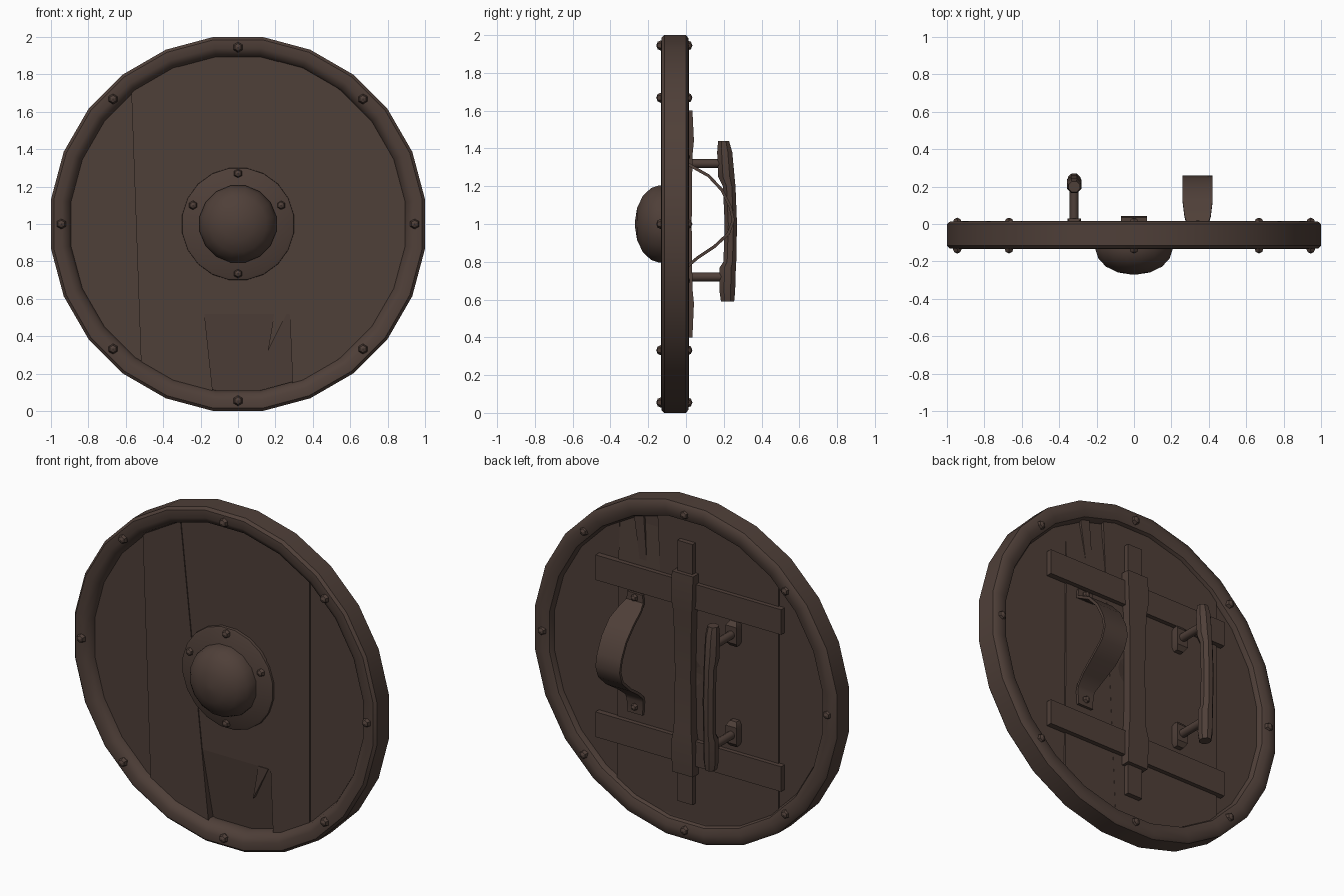
import bpy, bmesh, math
from mathutils import Matrix, Vector

if "Cube" in bpy.data.objects:
    bpy.data.objects.remove(bpy.data.objects["Cube"])

brown = bpy.data.materials.new("dark_brown_wood")
brown.diffuse_color = (0.078, 0.050, 0.040, 1)
brown.use_nodes = True
brown.node_tree.nodes["Principled BSDF"].inputs["Base Color"].default_value = brown.diffuse_color


def finish(name, bm, smooth=35):
    bmesh.ops.recalc_face_normals(bm, faces=bm.faces[:])
    me = bpy.data.meshes.new(name)
    bm.to_mesh(me)
    bm.free()
    me.materials.append(brown)
    ob = bpy.data.objects.new(name, me)
    bpy.context.collection.objects.link(ob)
    if smooth:
        bpy.ops.object.select_all(action='DESELECT')
        ob.select_set(True)
        bpy.context.view_layer.objects.active = ob
        bpy.ops.object.shade_smooth_by_angle(angle=math.radians(smooth))
    return ob


def skin(bm, rings, wrap=False, caps=True):
    """Join rings of points with quads."""
    vs = [[bm.verts.new(p) for p in r] for r in rings]
    n = len(vs[0])
    pairs = list(zip(vs, vs[1:])) + ([(vs[-1], vs[0])] if wrap else [])
    for a, b in pairs:
        for i in range(n):
            j = (i + 1) % n
            bm.faces.new((a[i], a[j], b[j], b[i]))
    if caps and not wrap:
        bm.faces.new(vs[0])
        bm.faces.new(vs[-1])


def lathe(name, profile, sides, wrap=False):
    """Spin (radius, y) points round the shield axis."""
    bm = bmesh.new()
    rings = []
    for r, y in profile:
        r /= math.cos(math.pi / sides)
        rings.append([(r * math.cos(a), y, 1 + r * math.sin(a))
                      for a in [(i + .5) * math.tau / sides for i in range(sides)]])
    skin(bm, rings, wrap)
    return finish(name, bm, 40)


def loft(name, x, sections, sides):
    """Stack of cross-sections (z, y_min, y_max, half_width) along z."""
    bm = bmesh.new()
    k = 1 / math.cos(math.pi / sides)
    rings = []
    for z, y0, y1, w in sections:
        rings.append([(x + k * w * math.cos(a), (y0 + y1) / 2 + k * (y1 - y0) / 2 * math.sin(a), z)
                      for a in [(i + .5) * math.tau / sides for i in range(sides)]])
    skin(bm, rings)
    return finish(name, bm)


def plank(name, cuts, y0, y1, lean=0.0, pivot=1.0):
    """Disc trimmed by lines (x1, z1, x2, z2), keeping the left side of each."""
    bm = bmesh.new()
    bmesh.ops.create_circle(bm, cap_ends=True, radius=0.94, segments=24,
                            matrix=Matrix.Translation((0, y0, 1)) @ Matrix.Rotation(math.pi / 2, 4, 'X'))
    for x1, z1, x2, z2 in cuts:
        bmesh.ops.bisect_plane(bm, geom=bm.verts[:] + bm.edges[:] + bm.faces[:],
                               plane_co=(x1, 0, z1), plane_no=Vector((z2 - z1, 0, x1 - x2)).normalized(),
                               clear_outer=True)
    ext = bmesh.ops.extrude_face_region(bm, geom=bm.faces[:])
    for v in ext["geom"]:
        if isinstance(v, bmesh.types.BMVert):
            v.co.y = y1
    for v in bm.verts:
        v.co.y += lean * (pivot - v.co.z)
    return finish(name, bm, 0)


def box(name, c, s, rot=0.0):
    bm = bmesh.new()
    bmesh.ops.create_cube(bm, size=1, matrix=Matrix.Translation(c) @ Matrix.Rotation(rot, 4, 'Y')
                          @ Matrix.Diagonal((*s, 1)))
    return finish(name, bm, 0)


def rivet(name, x, y, z, r=0.028):
    bm = bmesh.new()
    bmesh.ops.create_uvsphere(bm, u_segments=6, v_segments=4, radius=r,
                              matrix=Matrix.Translation((x, y, z)) @ Matrix.Rotation(math.pi / 2, 4, 'X'))
    return finish(name, bm, 0)


def flip(line):
    return (line[2], line[3], line[0], line[1])


# Rim with rivets on both sides
lathe("rim", [(.89, -.07), (.905, -.112), (.94, -.133), (.985, -.13), (1, -.115), (1, 0),
              (.985, .012), (.94, .015), (.905, 0), (.89, -.035)], 24, True)
for i in range(8):
    a = i * math.tau / 8
    for y in (-.13, .006):
        rivet("rim_rivet", .945 * math.cos(a), y, 1 + .945 * math.sin(a))

# Front planks, seams given bottom to top
s1, s2 = (-.52, .3, -.57, 1.7), (-.14, .15, -.32, 1.85)
s3, s4 = (.29, .2, .22, 1.85), (.535, .3, .535, 1.7)
plank("front_plank", [s1], -.078, -.035)
plank("front_plank", [flip(s1), s2], -.087, -.035)
plank("front_plank", [flip(s2), s3, (-1, .52, 1, .52)], -.081, -.035)
plank("front_plank", [flip(s3), s4], -.086, -.035)
plank("front_plank", [flip(s4)], -.080, -.035)
# Bent lower tongue of the middle plank and the splinter beside it
plank("bent_plank_end", [(-.3, 1, -.3, 0), (.32, 0, .32, 1), (1, .52, -1, .52)], -.081, -.06, .1, .52)
plank("plank_splinter", [(.19, .5, .13, .15), s3, (1, .52, -1, .52), (.1, .2, .25, .5)], -.085, -.04)

# Back planks with a bent end near the top
b1, b2, b3 = (-.6, .3, -.6, 1.7), (.12, .2, .2, 1.85), (.47, .2, .46, 1.85)
back = [plank("back_plank", [b1], -.04, -.028),
        plank("back_plank", [flip(b1), b2], -.04, -.019),
        plank("back_plank", [flip(b2), b3, (1, 1.55, -1, 1.55)], -.04, -.02),
        plank("back_plank", [flip(b3)], -.04, -.03)]
plank("back_plank_end", [flip(b2), b3, (-1, 1.55, 1, 1.55)], -.055, -.02, .06, 1.55)
plank("back_splinter", [(.3, 1.9, .27, 1.5), (.31, 1.5, .37, 1.9), (-1, 1.55, 1, 1.55)], -.045, -.022)

# Shallow dent behind the boss
bm = bmesh.new()
bmesh.ops.create_cone(bm, cap_ends=True, segments=12, radius1=.0, radius2=.36, depth=.06,
                      matrix=Matrix.Translation((0, -.005, 1)) @ Matrix.Rotation(-math.pi / 2, 4, 'X'))
cutter = finish("dent_cutter", bm, 0)
cutter.hide_render = True
cutter.hide_viewport = False
cutter.display_type = 'WIRE'
mod = back[1].modifiers.new("dent", 'BOOLEAN')
mod.operation, mod.object, mod.solver = 'DIFFERENCE', cutter, 'EXACT'
mod2 = back[2].modifiers.new("dent", 'BOOLEAN')
mod2.operation, mod2.object, mod2.solver = 'DIFFERENCE', cutter, 'EXACT'

# Boss: flange, dome and rivets
lathe("boss_flange", [(.30, -.07), (.298, -.098), (.285, -.104), (.2, -.122), (.19, -.08)], 20)
lathe("boss_dome", [(.205, -.1), (.205, -.14), (.19, -.185), (.15, -.228), (.085, -.259), (.015, -.27)], 16)
for x, z in ((0, 1.27), (0, .735), (-.24, 1.1), (.23, 1.1)):
    rivet("boss_rivet", x, -.108, z, .025)

# Back battens and the upright brace over them
box("upper_batten", (-.02, -.01, 1.47), (1.23, .034, .15))
box("lower_batten", (-.02, -.01, .53), (1.23, .034, .15))
loft("brace_core", 0, [(.22, -.025, .01, .05), (1.78, -.025, .01, .05)], 4)
loft("brace_wrap", 0, [(.40, -.02, .034, .068), (.58, -.02, .042, .07), (.66, -.02, .034, .058),
                       (1.0, -.02, .03, .052), (1.36, -.02, .034, .06), (1.44, -.02, .042, .07),
                       (1.6, -.02, .034, .07)], 4)

# Grip bar on two posts
loft("grip", -.32, [(.59, .185, .255, .030), (.64, .178, .26, .038), (.77, .178, .264, .038),
                    (.80, .198, .266, .033), (1.0, .205, .27, .034), (1.2, .195, .262, .033),
                    (1.25, .17, .257, .038), (1.38, .165, .245, .038), (1.44, .17, .228, .030)], 8)
for z in (.72, 1.32):
    bm = bmesh.new()
    bmesh.ops.create_cone(bm, cap_ends=True, segments=8, radius1=.024, radius2=.024, depth=.2,
                          matrix=Matrix.Translation((-.32, .1, z)) @ Matrix.Rotation(math.pi / 2, 4, 'X'))
    finish("grip_post", bm, 50)
    loft("grip_post_base", -.32, [(z - .075, -.03, .01, .022), (z - .05, -.03, .03, .036),
                                  (z + .05, -.03, .03, .036), (z + .075, -.03, .01, .022)], 4)

# Leather arm strap: path of (y, z, half width)
path = [(-.01, 1.38, .05), (-.008, 1.33, .055), (.04, 1.30, .07), (.12, 1.255, .08), (.19, 1.18, .08),
        (.235, 1.09, .08), (.25, 1.02, .08), (.225, .95, .08), (.15, .88, .08), (.06, .82, .07),
        (.0, .77, .058), (-.01, .74, .055), (-.01, .66, .05)]
bm = bmesh.new()
rings = []
for i, (y, z, w) in enumerate(path):
    a, b = path[max(i - 1, 0)], path[min(i + 1, len(path) - 1)]
    t = Vector((b[0] - a[0], b[1] - a[1])).normalized() * .008
    rings.append([(.34 + sx * w, y + s * t.y, z - s * t.x) for sx, s in ((-1, -1), (1, -1), (1, 1), (-1, 1))])
skin(bm, rings)
finish("arm_strap", bm, 40)
for z in (.70, 1.355):
    rivet("strap_rivet", .34, 0, z, .022)
